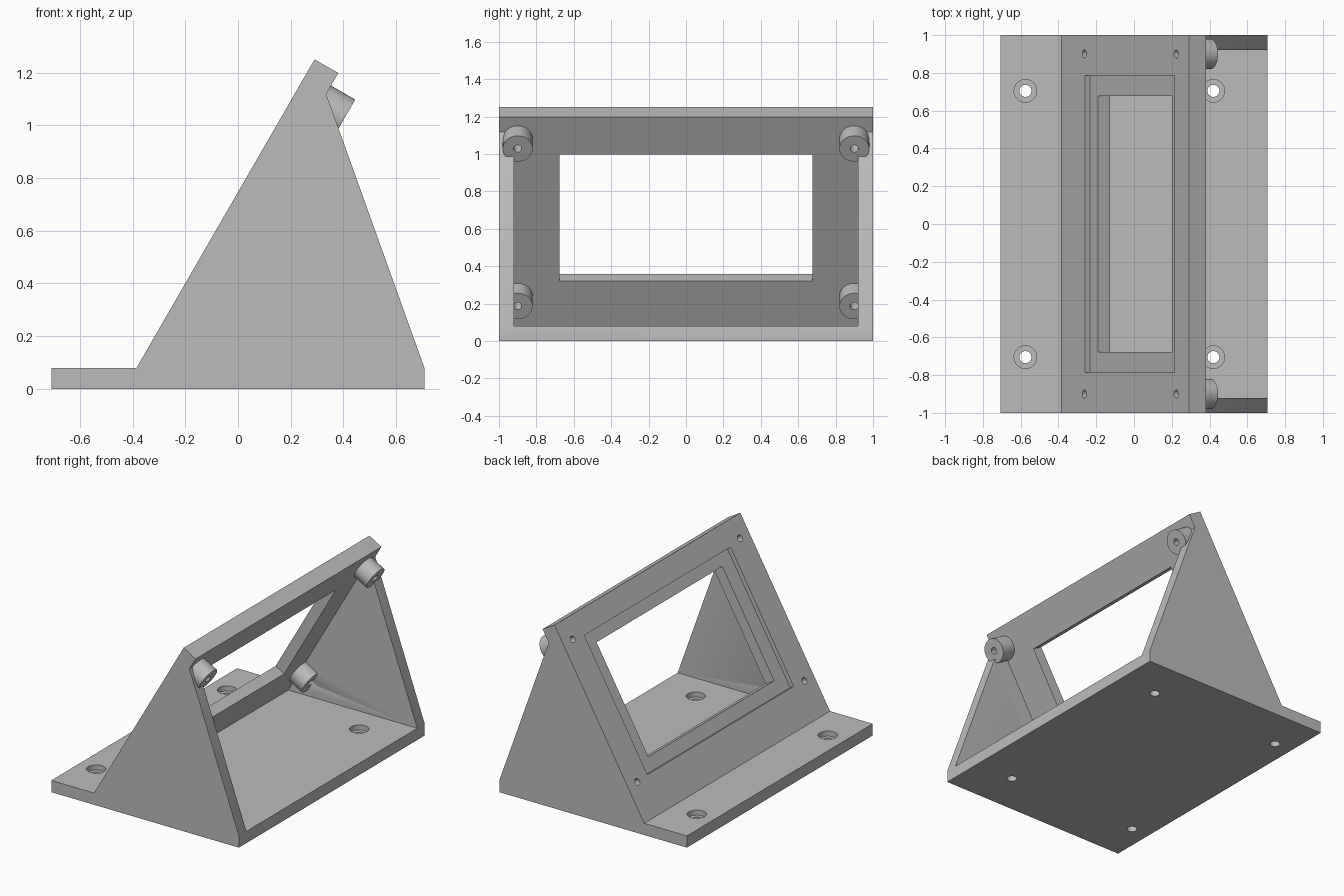
import bpy, bmesh
from math import radians, sin, cos
from mathutils import Matrix, Vector

cube = bpy.data.objects.get("Cube")
if cube:
    bpy.data.objects.remove(cube, do_unlink=True)

grey = bpy.data.materials.new("light grey plastic")
grey.use_nodes = True
colour = (0.5, 0.5, 0.5, 1)
grey.diffuse_color = colour
grey.node_tree.nodes["Principled BSDF"].inputs["Base Color"].default_value = colour

TILT = radians(60)
BASE, EDGE, THICK, LENGTH = 0.08, 0.707, 0.104, 1.351
FOOT = -0.385                                   # where the sloped panel meets the base
INWARD = Vector((sin(TILT), 0, -cos(TILT)))     # panel normal, pointing behind it


def on_panel(s, d=0):
    """Profile point at distance s up the slope and depth d behind the panel face."""
    return (FOOT + s * cos(TILT) + d * sin(TILT), BASE + s * sin(TILT) - d * cos(TILT))


def make(name, bm):
    bmesh.ops.recalc_face_normals(bm, faces=bm.faces)
    mesh = bpy.data.meshes.new(name)
    bm.to_mesh(mesh)
    bm.free()
    mesh.materials.append(grey)
    obj = bpy.data.objects.new(name, mesh)
    bpy.context.collection.objects.link(obj)
    return obj


def prism(name, profile, half):
    """Extrude an x-z profile along y from -half to half."""
    bm = bmesh.new()
    face = bm.faces.new([bm.verts.new((x, -half, z)) for x, z in profile])
    ext = bmesh.ops.extrude_face_region(bm, geom=[face])["geom"]
    bmesh.ops.translate(bm, vec=(0, 2 * half, 0),
                        verts=[v for v in ext if isinstance(v, bmesh.types.BMVert)])
    return make(name, bm)


def rod(name, start, axis, radius, length, sides=40):
    bm = bmesh.new()
    place = (Matrix.Translation(Vector(start) + axis * length / 2)
             @ axis.to_track_quat("Z", "Y").to_matrix().to_4x4())
    bmesh.ops.create_cone(bm, cap_ends=True, segments=sides, radius1=radius,
                          radius2=radius, depth=length, matrix=place)
    return make(name, bm)


def slab(name, s0, s1, d0, d1, half):
    return prism(name, [on_panel(s0, d0), on_panel(s1, d0),
                        on_panel(s1, d1), on_panel(s0, d1)], half)


def combine(tool, operation="DIFFERENCE"):
    mod = stand.modifiers.new(tool.name, "BOOLEAN")
    mod.operation, mod.solver, mod.object = operation, "EXACT", tool
    bpy.context.view_layer.objects.active = stand
    bpy.ops.object.modifier_apply(modifier=mod.name)
    bpy.data.objects.remove(tool, do_unlink=True)


# Outer shell: base, sloped panel and triangular side walls in one profile
wall_top = on_panel(1.259, THICK)
stand = prism("panel_stand", [
    (-EDGE, 0), (EDGE, 0), (EDGE, BASE), wall_top, on_panel(LENGTH, THICK),
    on_panel(LENGTH), on_panel(0), (-EDGE, BASE)], 1)

# Hollow behind the panel, leaving the two side walls
inner_foot = FOOT + THICK / sin(TILT) 
combine(prism("hollow", [(inner_foot, BASE), (1, BASE), (1, wall_top[1]), wall_top], 0.92))

# Shallow bezel recess and the window through it
combine(slab("recess", 0.25, 1.2, -0.1, 0.03, 0.787))
combine(slab("window", 0.338, 1.118, -0.1, 0.2, 0.677))

# Standoffs behind the panel corners, drilled through from the front
for s in (0.244, 1.216):
    for y in (-0.9, 0.9):
        x, z = on_panel(s, 0.06)
        combine(rod("standoff", (x, y, z), INWARD, 0.08, 0.15), "UNION")
        x, z = on_panel(s, -0.05)
        combine(rod("screw_hole", (x, y, z), INWARD, 0.022, 0.3, 24))

# Counterbored mounting holes in the base
UP = Vector((0, 0, 1))
for x in (-0.575, 0.42):
    for y in (-0.705, 0.705):
        combine(rod("mount_hole", (x, y, -0.05), UP, 0.032, 0.2, 32))
        combine(rod("counterbore", (x, y, 0.045), UP, 0.06, 0.075))

bpy.ops.object.select_all(action="DESELECT")
stand.select_set(True)
bpy.context.view_layer.objects.active = stand
bpy.ops.object.shade_smooth_by_angle(angle=radians(30))
